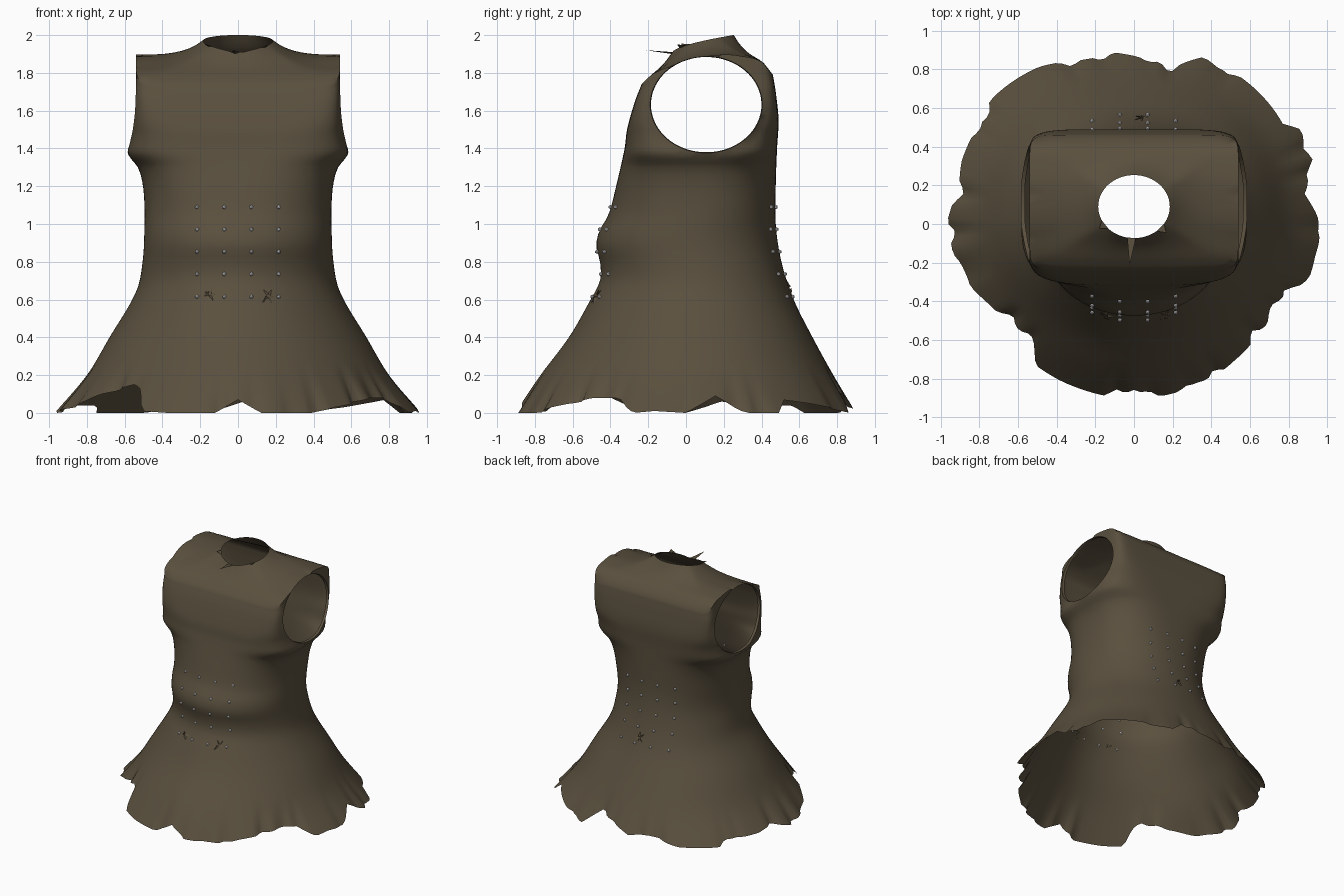
import bpy, bmesh, math, random
from mathutils import Vector, Matrix

if "Cube" in bpy.data.objects:
    bpy.data.objects.remove(bpy.data.objects["Cube"])

random.seed(4)
N = 180


def material(name, rgb):
    m = bpy.data.materials.new(name)
    m.diffuse_color = (*rgb, 1)
    m.use_nodes = True
    m.node_tree.nodes["Principled BSDF"].inputs["Base Color"].default_value = m.diffuse_color
    return m


CLOTH = material("brown cloth", (0.101, 0.079, 0.048))
METAL = material("pale metal", (0.9, 0.9, 0.93))


def curve(points, smooth=True):
    """Interpolating function through (position, value) points."""
    def slope(i):
        a, b = points[max(i - 1, 0)], points[min(i + 1, len(points) - 1)]
        return (b[1] - a[1]) / (b[0] - a[0])

    def f(p):
        if p <= points[0][0]:
            return points[0][1]
        for i in range(len(points) - 1):
            (p0, v0), (p1, v1) = points[i], points[i + 1]
            if p <= p1:
                h = p1 - p0
                t = (p - p0) / h
                if not smooth:
                    return v0 + (v1 - v0) * t
                return ((2*t**3 - 3*t*t + 1) * v0 + (t**3 - 2*t*t + t) * h * slope(i)
                        + (3*t*t - 2*t**3) * v1 + (t**3 - t*t) * h * slope(i + 1))
        return points[-1][1]
    return f


# Body outline by height: half width, front, back, squareness
half_width = curve([(0, .97), (.2, .80), (.4, .68), (.64, .54), (.8, .505), (1, .495),
                    (1.14, .497), (1.23, .508), (1.3, .53), (1.37, .582), (1.43, .572),
                    (1.5, .557), (1.6, .545), (1.75, .54), (1.9, .54)])
front_y = curve([(0, -.905), (.2, -.77), (.4, -.62), (.6, -.505), (.7, -.455), (.8, -.455),
                 (.88, -.475), (.96, -.46), (1.05, -.41), (1.2, -.37), (1.4, -.325),
                 (1.5, -.312), (1.65, -.27), (1.74, -.235)])
back_y = curve([(0, .90), (.2, .78), (.4, .67), (.6, .57), (.8, .505), (1, .475), (1.2, .475),
                (1.4, .482), (1.55, .49), (1.7, .475), (1.79, .46)])
square_front = curve([(0, 1.82), (.3, 1.88), (.8, 2.05), (1.05, 2.25), (1.3, 2.9), (1.4, 4),
                      (1.5, 5.5), (1.74, 14)])
square_back = curve([(0, 2.3), (.3, 2.2), (.8, 2.15), (1.05, 2.35), (1.3, 2.9), (1.4, 4),
                     (1.5, 5.5), (1.74, 14)])
shoulder_z = curve([(-.24, 1.735), (-.18, 1.79), (-.1, 1.828), (.05, 1.878), (.2, 1.897),
                    (.3, 1.888), (.4, 1.86), (.46, 1.79)])
# Ragged hem height by angle
hem_z = curve([(0, 0), (10, .09), (19, 0), (31, 0), (33, .07), (44, .05), (58, .02), (68, 0),
               (76, .12), (82, .09), (96, .02), (107, .05), (121, 0), (140, 0), (143, .04),
               (160, .04), (168, .06), (180, 0), (190, .02), (198, .03), (209, .09), (226, .15),
               (231, .12), (235, .01), (245, 0), (262, 0), (270, .07), (278, 0), (297, 0),
               (306, .03), (315, .05), (325, .08), (335, .08), (343, 0), (350, .01), (360, 0)],
              smooth=False)
folds = [(random.uniform(0, 360), random.uniform(.015, .045)) for _ in range(30)]


def section(a, z):
    c, s = math.cos(a), math.sin(a)
    rx, f, b = half_width(z), front_y(z), back_y(z)
    n = square_back(z) if s > 0 else square_front(z)
    r = (abs(c / rx) ** n + abs(s / ((b - f) / 2)) ** n) ** (-1 / n)
    return Vector((r * c, (f + b) / 2 + r * s, z))


def surface_y(x, z, side):
    n, f, b = (square_back if side > 0 else square_front)(z), front_y(z), back_y(z)
    return (f + b) / 2 + side * (b - f) / 2 * (1 - (abs(x) / half_width(z)) ** n) ** (1 / n)


def hem_point(a, t):
    deg = math.degrees(a)
    z = hem_z(deg) * (1 - t) + .28 * t
    p = section(a, z)
    pull = sum(d * max(0, 1 - abs((deg - g + 180) % 360 - 180) / 3.5) for g, d in folds)
    k = 1 - pull * (1 - t) ** 1.5
    return Vector((p.x * k, p.y * k, z))


def yoke_point(a, t):
    top = shoulder_z(section(a, 1.76).y)
    return section(a, 1.3 + (top - 1.3) * t)


def neck_point(a, w):
    p = yoke_point(a, 1)
    q = Vector((.185 * math.cos(a), .09 + .163 * math.sin(a), 0))
    rise = 1.91 + .09 * max(0, min(1, (q.y + .07) / .32)) ** .6
    xy = p.lerp(q, w)
    f = w ** 3.5
    return Vector((xy.x, xy.y, shoulder_z(xy.y) * (1 - f) + rise * f))


def finish(name, bm, mat, smooth=True):
    mesh = bpy.data.meshes.new(name)
    bm.to_mesh(mesh)
    bm.free()
    mesh.materials.append(mat)
    ob = bpy.data.objects.new(name, mesh)
    bpy.context.collection.objects.link(ob)
    if smooth:
        bpy.ops.object.select_all(action='DESELECT')
        ob.select_set(True)
        bpy.context.view_layer.objects.active = ob
        bpy.ops.object.shade_smooth_by_angle(angle=math.radians(60))
    return ob


# Tunic: hem, body, yoke and neck rows in one continuous sheet
angles = [2 * math.pi * j / N for j in range(N)]
rows = [[hem_point(a, i / 8) for a in angles] for i in range(8)]
rows += [[section(a, .28 + 1.02 * i / 26) for a in angles] for i in range(26)]
rows += [[yoke_point(a, i / 26) for a in angles] for i in range(27)]
rows += [[neck_point(a, i / 9) for a in angles] for i in range(1, 10)]
bm = bmesh.new()
grid = [[bm.verts.new(p) for p in row] for row in rows]
for lo, hi in zip(grid, grid[1:]):
    for j in range(N):
        k = (j + 1) % N
        bm.faces.new((lo[j], lo[k], hi[k], hi[j]))

# Armholes: open the sides and draw the edge onto an oval
AY, AZ, RY, RZ = .107, 1.632, .297, .256


def oval(p):
    return (((p.y - AY) / RY) ** 2 + ((p.z - AZ) / RZ) ** 2) ** .5


cut = [f for f in bm.faces
       if abs(f.calc_center_median().x) > .45 and oval(f.calc_center_median()) < 1]
rim = {v for f in cut for v in f.verts}
bmesh.ops.delete(bm, geom=cut, context='FACES')
rim = {v for v in rim if v.is_valid}
for v in rim:
    k = oval(v.co)
    y, z = AY + (v.co.y - AY) / k, AZ + (v.co.z - AZ) / k
    v.co = (math.copysign(half_width(z), v.co.x), y, z)

# Turned-in armhole lips
edges = [e for e in bm.edges if e.is_boundary and all(v in rim for v in e.verts)]
lip = bmesh.ops.extrude_edge_only(bm, edges=edges)
for v in lip['geom']:
    if isinstance(v, bmesh.types.BMVert):
        v.co = (v.co.x - math.copysign(.02, v.co.x),
                AY + (v.co.y - AY) * .985, AZ + (v.co.z - AZ) * .985)
bmesh.ops.remove_doubles(bm, verts=bm.verts[:], dist=.0015)
bmesh.ops.recalc_face_normals(bm, faces=bm.faces[:])
finish("tunic", bm, CLOTH)

# Frayed points around the neck opening
bm = bmesh.new()
for deg, out, width in [(266, .14, 7), (215, .035, 9), (318, .04, 9)]:
    a = math.radians(deg)
    e0, e1 = (neck_point(a + s * math.radians(width), 1) for s in (-1, 1))
    mid = neck_point(a, 1)
    tip = mid + Vector((math.cos(a) * out, math.sin(a) * out, .01))
    low = mid - Vector((0, 0, .01))
    for tri in ((e0, tip, e1), (e0, low, tip), (low, e1, tip)):
        bm.faces.new([bm.verts.new(p) for p in tri])
finish("neck_fray", bm, CLOTH, False)

# Small torn patches: fans of narrow cloth slivers
bm = bmesh.new()
for x, z, side in [(-.15, .63, -1), (.16, .62, -1), (.04, .66, 1)]:
    for i in range(5):
        a = math.tau * i / 5 + random.uniform(-.3, .3)
        r = random.uniform(.025, .05)
        pts = []
        for rad, da, lift in [(.012, -.9, .012), (r, 0, .002), (.012, .9, -.004)]:
            px, pz = x + rad * math.cos(a + da), z + rad * math.sin(a + da)
            pts.append(bm.verts.new((px, surface_y(px, pz, side) + side * lift, pz)))
        bm.faces.new(pts)
finish("torn_patches", bm, CLOTH, False)

# Metal studs, front and back
bm = bmesh.new()
for side in (-1, 1):
    for z in (.615, .735, .853, .972, 1.09):
        for x in (-.217, -.073, .071, .216):
            pos = Vector((x, surface_y(x, z, side) + side * .005, z))
            bmesh.ops.create_icosphere(bm, subdivisions=1, radius=.0115,
                                       matrix=Matrix.Translation(pos))
finish("studs", bm, METAL, False)
